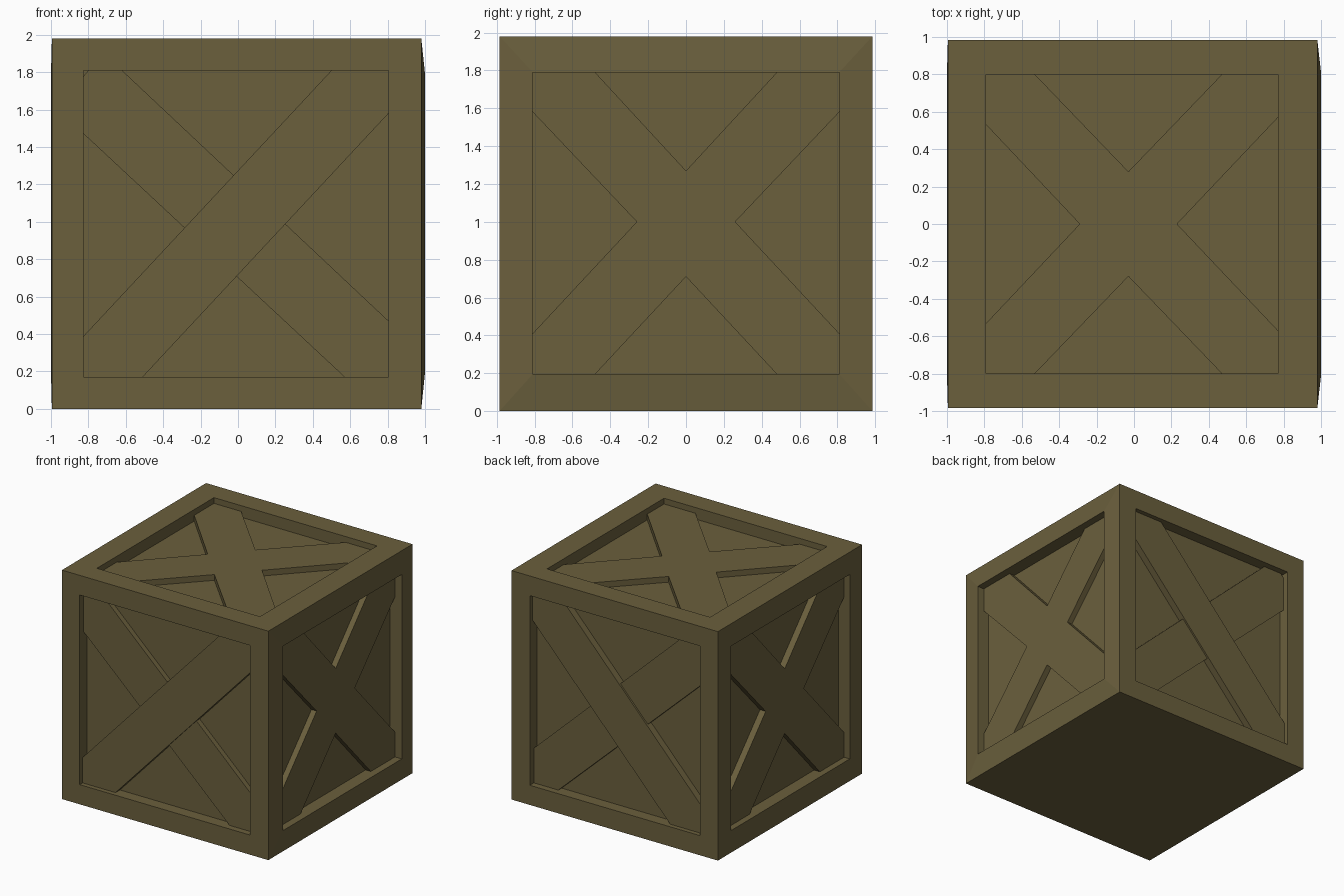
import bpy, bmesh

if "Cube" in bpy.data.objects:
    bpy.data.objects.remove(bpy.data.objects["Cube"])

wood = bpy.data.materials.new("olive brown wood")
wood.diffuse_color = (0.145, 0.115, 0.046, 1)
wood.use_nodes = True
wood.node_tree.nodes["Principled BSDF"].inputs["Base Color"].default_value = wood.diffuse_color

X0, X1, Y, H = -0.995, 0.98, 0.985, 1.98

# Each side maps (u, v, depth inward) to a point in space
SIDES = {
    "front": lambda u, v, d: (u, -Y + d, v),
    "back": lambda u, v, d: (u, Y - d, v),
    "right": lambda u, v, d: (X1 - d, u, v),
    "left": lambda u, v, d: (X0 + d, u, v),
    "top": lambda u, v, d: (u, v, H - d),
}


def rect(u0, u1, v0, v1):
    return [(u0, v0), (u1, v0), (u1, v1), (u0, v1)]


def finish(bm, name):
    bmesh.ops.remove_doubles(bm, verts=bm.verts, dist=0.0005)
    bmesh.ops.recalc_face_normals(bm, faces=bm.faces)
    mesh = bpy.data.meshes.new(name)
    bm.to_mesh(mesh)
    bm.free()
    mesh.materials.append(wood)
    obj = bpy.data.objects.new(name, mesh)
    bpy.context.collection.objects.link(obj)
    return obj


# side: outer rectangle, opening, rim depth, panel depth
FRAMES = {
    "front": (rect(X0, X1, 0, H), rect(-0.825, 0.805, 0.17, 1.81), 0, 0.10),
    "back": (rect(X0, X1, 0, H), rect(-0.825, 0.805, 0.17, 1.81), 0, 0.10),
    "right": (rect(-Y, Y, 0, H), rect(-0.81, 0.81, 0.195, 1.79), -0.02, 0.095),
    "left": (rect(-Y, Y, 0, H), rect(-0.81, 0.81, 0.195, 1.79), -0.005, 0.105),
    "top": (rect(X0, X1, -Y, Y), rect(-0.79, 0.77, -0.80, 0.80), 0, 0.10),
}

# Crate body: framed, recessed panels on five sides and a flat bottom
bm = bmesh.new()
for side, (outer, opening, rim, depth) in FRAMES.items():
    put = SIDES[side]
    loops = [[bm.verts.new(put(u, v, d)) for u, v in pts]
             for pts, d in ((outer, 0), (opening, rim), (opening, depth))]
    for a, b in zip(loops, loops[1:]):
        for i in range(4):
            j = (i + 1) % 4
            bm.faces.new((a[i], a[j], b[j], b[i]))
    bm.faces.new(loops[2])
bm.faces.new([bm.verts.new((x, y, 0)) for x, y in rect(X0, X1, -Y, Y)])
finish(bm, "crate_body")


def brace(name, side, outline, depth):
    """Flat board from its face depth down to the recessed panel."""
    put, floor = SIDES[side], FRAMES[side][3]
    bm = bmesh.new()
    near = [bm.verts.new(put(u, v, depth)) for u, v in outline]
    far = [bm.verts.new(put(u, v, floor + 0.005)) for u, v in outline]
    bm.faces.new(near)
    bm.faces.new(far[::-1])
    for i in range(len(near)):
        j = (i + 1) % len(near)
        bm.faces.new((near[i], far[i], far[j], near[j]))
    finish(bm, name)


# Overlapping diagonal boards on front and back
over = [(-0.825, 0.17), (-0.51, 0.17), (0.805, 1.58),
        (0.805, 1.81), (0.50, 1.81), (-0.825, 0.39)]
under = [(0.805, 0.17), (0.805, 0.47), (-0.62, 1.81),
         (-0.80, 1.81), (-0.825, 1.78), (-0.825, 1.47), (0.57, 0.17)]
for side in ("front", "back"):
    brace(side + "_over_board", side, over, 0.04)
    brace(side + "_under_board", side, under, 0.055)

# Flush X braces on both sides and the top
side_x = [(-0.81, 0.195), (-0.48, 0.195), (0, 0.71), (0.48, 0.195),
          (0.81, 0.195), (0.81, 0.41), (0.26, 1.0), (0.81, 1.58),
          (0.81, 1.79), (0.48, 1.79), (0, 1.27), (-0.48, 1.79),
          (-0.81, 1.79), (-0.81, 1.58), (-0.26, 1.0), (-0.81, 0.41)]
top_x = [(-0.79, -0.8), (-0.53, -0.8), (-0.03, -0.28), (0.47, -0.8),
         (0.77, -0.8), (0.77, -0.57), (0.23, 0), (0.77, 0.57),
         (0.77, 0.8), (0.47, 0.8), (-0.03, 0.28), (-0.53, 0.8),
         (-0.79, 0.8), (-0.79, 0.53), (-0.29, 0), (-0.79, -0.53)]
brace("right_cross_brace", "right", side_x, 0.045)
brace("left_cross_brace", "left", side_x, 0.05)
brace("top_cross_brace", "top", top_x, 0.05)
